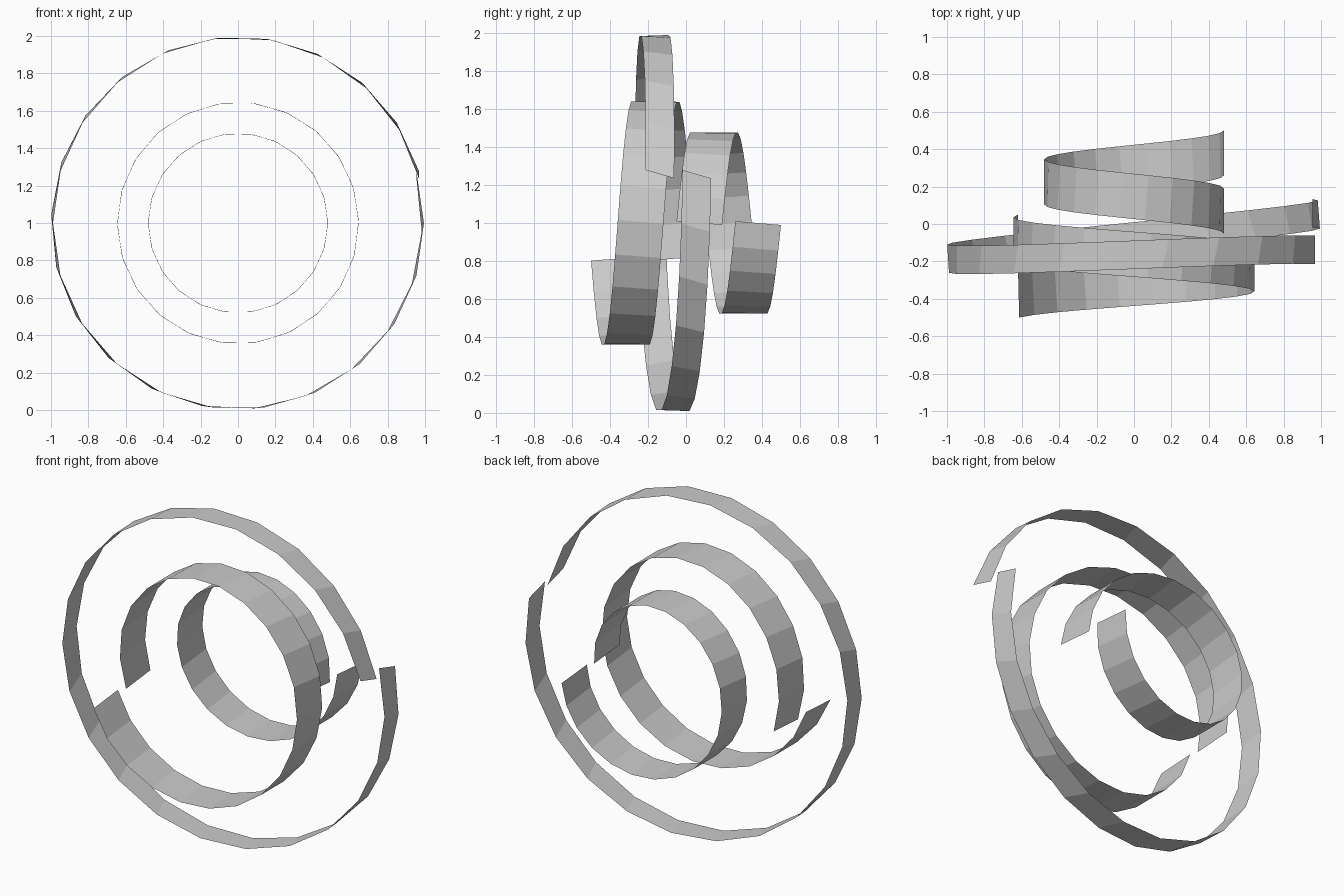
import bpy
from math import sin, cos, radians, pi

if "Cube" in bpy.data.objects:
    bpy.data.objects.remove(bpy.data.objects["Cube"])

SEGMENTS = 22


def ribbon(name, radius, start_deg, y_start, pitch, width, shear, yaw=0.0):
    """One-turn open helical band around the y axis, centred at z = 1."""
    verts, faces = [], []
    for i in range(SEGMENTS + 1):
        turn = i / SEGMENTS
        a = radians(start_deg) + 2 * pi * turn
        for side in (-0.5, 0.5):
            # band edges slide slightly along the path
            ang = a + side * shear / radius
            x, z = radius * cos(ang), radius * sin(ang)
            y = y_start + pitch * turn + side * width
            # small yaw of the band about its own middle
            dy = pitch * (turn - 0.5) + side * width
            verts.append((x - dy * yaw, y + x * yaw, z + 1.0))
    for i in range(SEGMENTS):
        k = 2 * i
        faces.append((k, k + 1, k + 3, k + 2))
    mesh = bpy.data.meshes.new(name)
    mesh.from_pydata(verts, [], faces)
    mesh.update()
    obj = bpy.data.objects.new(name, mesh)
    bpy.context.collection.objects.link(obj)
    return obj


# wide outer band, slightly turned
ribbon("outer_band", 0.995, 15, -0.205, 0.195, 0.15, -0.045, yaw=0.07)
# middle band at the front
ribbon("middle_band", 0.645, 197, -0.38, 0.31, 0.24, -0.02)
# small band at the back
ribbon("inner_band", 0.48, 0, 0.07, 0.31, 0.24, -0.02)
